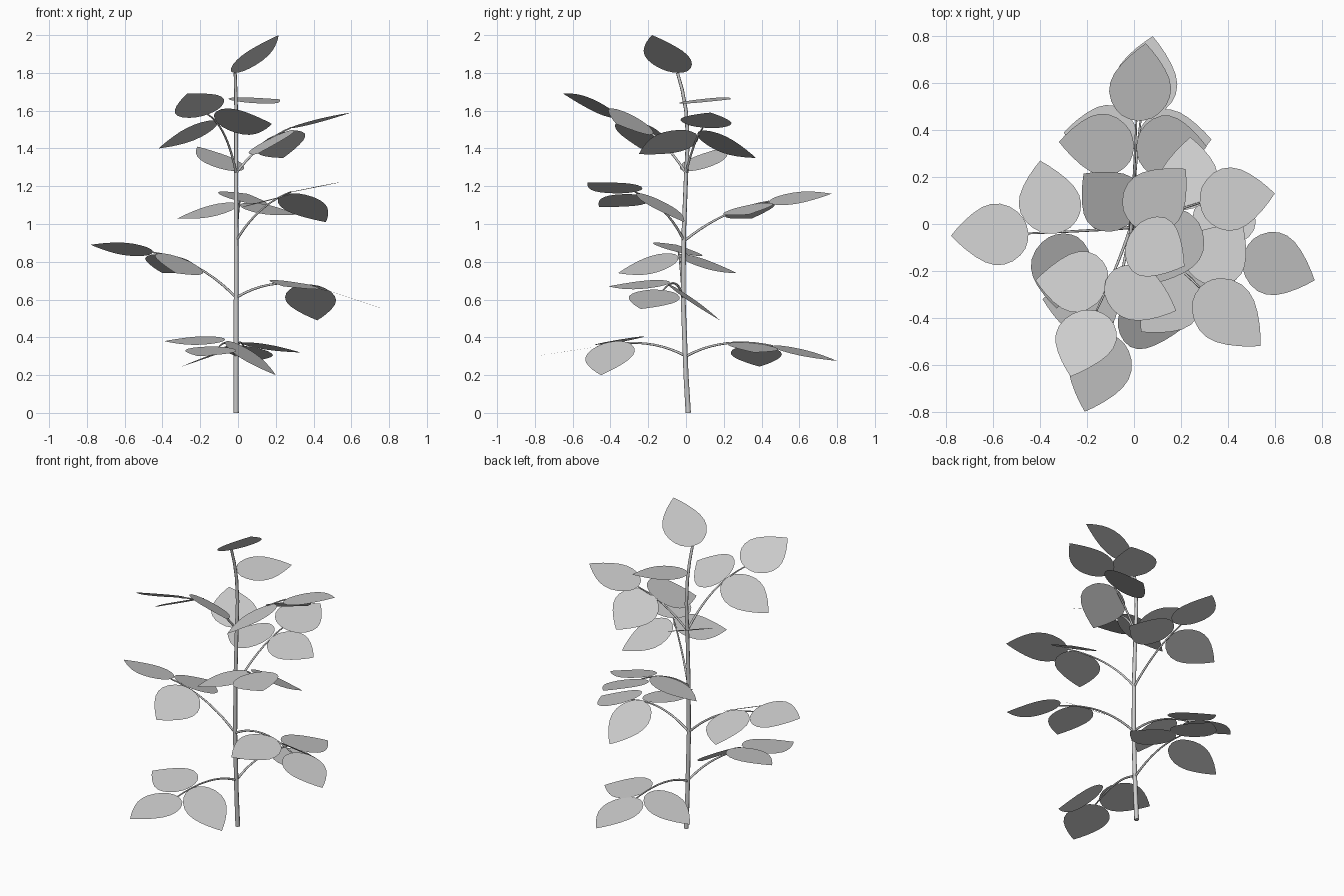
import bpy
from mathutils import Vector

cube = bpy.data.objects.get("Cube")
if cube:
    bpy.data.objects.remove(cube, do_unlink=True)

grey = bpy.data.materials.new("plant_grey")
grey.use_nodes = True
grey.diffuse_color = (0.6, 0.6, 0.6, 1)
grey.node_tree.nodes["Principled BSDF"].inputs["Base Color"].default_value = (0.6, 0.6, 0.6, 1)


def link(name, data):
    obj = bpy.data.objects.new(name, data)
    data.materials.append(grey)
    bpy.context.collection.objects.link(obj)
    return obj


def tube(name, points, thick, thin):
    """Round tapering tube through the points."""
    curve = bpy.data.curves.new(name, "CURVE")
    curve.dimensions = "3D"
    curve.bevel_depth = 1
    curve.bevel_resolution = 2
    curve.use_fill_caps = True
    line = curve.splines.new("POLY")
    line.points.add(len(points) - 1)
    for i, p in enumerate(points):
        line.points[i].co = (*p, 1)
        line.points[i].radius = thick + (thin - thick) * i / (len(points) - 1)
    line.use_smooth = True
    return link(name, curve)


def branch(name, start, bend, end):
    """Arching stalk along a quadratic curve."""
    a, b, c = Vector(start), Vector(bend), Vector(end)
    steps = [i / 10 for i in range(11)]
    tube(name, [a * (1 - t) ** 2 + b * 2 * t * (1 - t) + c * t * t for t in steps], 0.007, 0.004)


# Half outline of a leaf: fraction along the length, half width
HALF = [(0.015, 0.035), (0.05, 0.066), (0.12, 0.095), (0.22, 0.12), (0.34, 0.134),
        (0.46, 0.134), (0.58, 0.121), (0.7, 0.096), (0.82, 0.063), (0.92, 0.03)]


def leaf(name, base, tip, roll):
    """Flat pointed leaf; roll is the rise towards its left edge."""
    base, tip = Vector(base), Vector(tip)
    along = tip - base
    flat = Vector((along.x, along.y, 0)).normalized()
    side = Vector((-flat.y, flat.x, roll))
    side = (side - along * (side.dot(along) / along.length_squared)).normalized()
    right = [base + along * t - side * w for t, w in HALF]
    left = [base + along * t + side * w for t, w in reversed(HALF)]
    verts = [base] + right + [tip] + left
    mesh = bpy.data.meshes.new(name)
    mesh.from_pydata(verts, [], [list(range(len(verts)))])
    link(name, mesh)


# Main stem
tube("main_stem", [(-0.01, 0.012, 0), (-0.01, 0, 0.2), (-0.01, -0.015, 0.6), (-0.01, -0.012, 0.95),
                   (-0.01, 0, 1.25), (-0.01, 0.01, 1.45), (-0.01, 0, 1.6),
                   (-0.012, -0.02, 1.71), (-0.015, -0.045, 1.8)], 0.014, 0.008)

# Side branches
branch("low_back_branch", (-0.01, 0, 0.3), (0, 0.2, 0.41), (0.03, 0.46, 0.355))
branch("low_front_branch", (-0.01, 0, 0.3), (-0.05, -0.2, 0.41), (-0.1, -0.47, 0.35))
branch("left_branch", (-0.01, -0.015, 0.61), (0.2, -0.05, 0.74), (0.47, -0.12, 0.65))
branch("right_branch", (-0.01, -0.015, 0.61), (-0.2, -0.03, 0.81), (-0.45, -0.04, 0.85))
branch("middle_back_branch", (-0.01, -0.01, 0.91), (0, 0.2, 1.08), (0.01, 0.44, 1.12))
branch("middle_front_branch", (-0.01, -0.01, 0.91), (0.1, -0.1, 1.1), (0.28, -0.27, 1.17))
branch("high_left_branch", (-0.01, 0, 1.27), (0.12, 0.04, 1.44), (0.28, 0.09, 1.51))
branch("high_front_branch", (-0.01, 0, 1.27), (-0.06, -0.16, 1.52), (-0.16, -0.37, 1.58))

# Leaves: base, tip, roll
leaf("low_back_leaf_end", (0.03, 0.46, 0.355), (0.08, 0.8, 0.275), 0.1)
leaf("low_back_leaf_right", (0.01, 0.36, 0.36), (-0.3, 0.39, 0.245), 0)
leaf("low_back_leaf_left", (0.02, 0.35, 0.37), (0.33, 0.36, 0.32), -0.1)
leaf("low_front_leaf_end", (-0.1, -0.47, 0.35), (-0.21, -0.8, 0.3), -0.05)
leaf("low_front_leaf_left", (-0.06, -0.37, 0.38), (0.2, -0.45, 0.2), 0.08)
leaf("low_front_leaf_right", (-0.07, -0.37, 0.385), (-0.39, -0.32, 0.38), -0.17)
leaf("right_leaf_end", (-0.45, -0.04, 0.85), (-0.78, -0.05, 0.89), 0.25)
leaf("right_leaf_back", (-0.33, -0.04, 0.83), (-0.4, 0.27, 0.74), 0.25)
leaf("right_leaf_front", (-0.3, -0.04, 0.82), (-0.33, -0.36, 0.74), -0.4)
leaf("left_leaf_end", (0.47, -0.12, 0.65), (0.77, -0.24, 0.55), -0.12)
leaf("left_leaf_back", (0.36, -0.09, 0.68), (0.42, 0.18, 0.49), -0.05)
leaf("left_leaf_front", (0.34, -0.09, 0.685), (0.24, -0.41, 0.67), -0.18)
leaf("middle_back_leaf_end", (0.01, 0.44, 1.12), (0.05, 0.77, 1.16), 0.25)
leaf("middle_back_leaf_right", (0, 0.33, 1.1), (-0.32, 0.35, 1.03), -0.25)
leaf("middle_back_leaf_left", (0.01, 0.33, 1.1), (0.31, 0.33, 1.05), 0.2)
leaf("middle_front_leaf_end", (0.28, -0.27, 1.17), (0.54, -0.52, 1.22), 0.15)
leaf("middle_front_leaf_right", (0.25, -0.23, 1.15), (0.03, -0.46, 1.09), 0.17)
leaf("middle_front_leaf_left", (0.26, -0.23, 1.16), (0.465, -0.01, 1.01), -0.17)
leaf("high_left_leaf_end", (0.28, 0.09, 1.51), (0.6, 0.13, 1.59), -0.1)
leaf("high_left_leaf_back", (0.22, 0.06, 1.48), (0.24, 0.37, 1.35), -0.4)
leaf("high_left_leaf_front", (0.23, 0.05, 1.48), (0.1, -0.25, 1.37), 0.39)
leaf("high_front_leaf_end", (-0.16, -0.37, 1.58), (-0.27, -0.65, 1.69), 0.4)
leaf("high_front_leaf_right", (-0.11, -0.25, 1.54), (-0.42, -0.24, 1.4), 0.3)
leaf("high_front_leaf_left", (-0.12, -0.24, 1.55), (0.18, -0.37, 1.53), -0.6)
leaf("stem_leaf_lower", (-0.01, 0.01, 1.28), (-0.215, 0.215, 1.41), 0)
leaf("stem_leaf_upper", (-0.01, 0, 1.65), (0.22, 0.235, 1.66), 0.12)
leaf("top_leaf", (-0.015, -0.04, 1.8), (0.215, -0.18, 2), 0)
